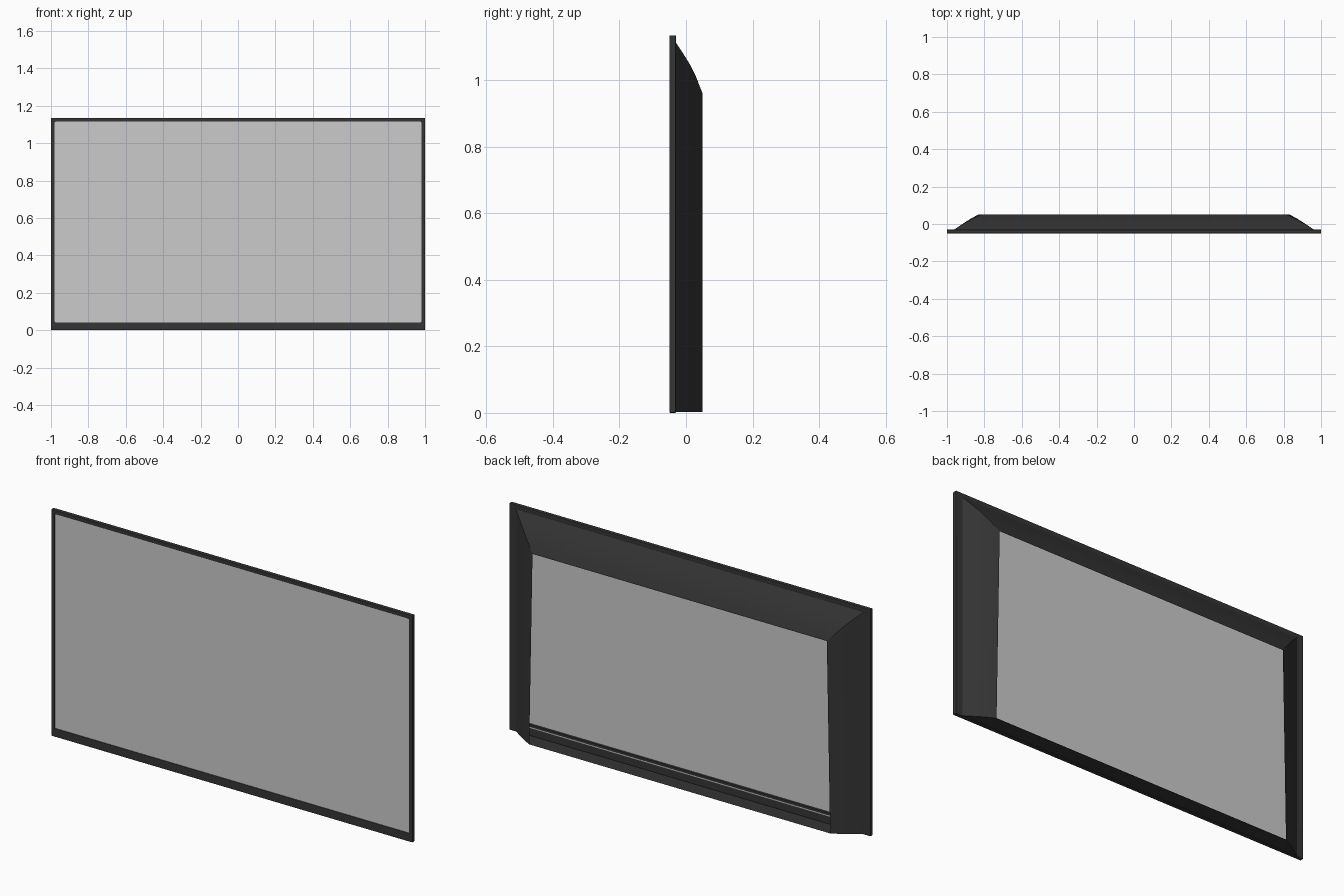
import bpy, bmesh

cube = bpy.data.objects.get("Cube")
if cube:
    bpy.data.objects.remove(cube, do_unlink=True)


def material(name, rgb):
    mat = bpy.data.materials.new(name)
    mat.use_nodes = True
    mat.diffuse_color = (*rgb, 1)
    mat.node_tree.nodes["Principled BSDF"].inputs["Base Color"].default_value = (*rgb, 1)
    return mat


CASING = material("charcoal casing", (0.035, 0.035, 0.035))
PANEL = material("light grey panel", (0.6, 0.6, 0.6))


def finish(name, bm, mat):
    bmesh.ops.recalc_face_normals(bm, faces=bm.faces)
    mesh = bpy.data.meshes.new(name)
    bm.to_mesh(mesh)
    bm.free()
    mesh.materials.append(mat)
    obj = bpy.data.objects.new(name, mesh)
    bpy.context.collection.objects.link(obj)
    return obj


def loop(bm, y, half_low, half_high, low, high):
    """Four-cornered loop across the panel at depth y."""
    return [bm.verts.new(p) for p in ((-half_low, y, low), (half_low, y, low),
                                      (half_high, y, high), (-half_high, y, high))]


def bridge(bm, loops, closed=False):
    pairs = list(zip(loops, loops[1:]))
    if closed:
        pairs.append((loops[-1], loops[0]))
    for a, b in pairs:
        for i in range(4):
            j = (i + 1) % 4
            bm.faces.new((a[i], a[j], b[j], b[i]))


def ring(name, outer, inner, front, back, mat):
    """Rectangular frame; outer and inner are (half width, low z, high z)."""
    bm = bmesh.new()
    loops = [loop(bm, y, w, w, lo, hi) for (w, lo, hi), y in
             ((outer, front), (outer, back), (inner, back), (inner, front))]
    bridge(bm, loops, closed=True)
    return finish(name, bm, mat)


def plate(name, half, low, high, front, back, mat):
    bm = bmesh.new()
    ends = [loop(bm, y, half, half, low, high) for y in (front, back)]
    bridge(bm, ends)
    for end in ends:
        bm.faces.new(end)
    return finish(name, bm, mat)


# Front bezel with softened edges, and the lip that holds the screen from behind
bezel = ring("front_bezel", (1, 0, 1.135), (0.98, 0.042, 1.115), -0.05, -0.03, CASING)
bevel = bezel.modifiers.new("soft edges", "BEVEL")
bevel.width = 0.003
bevel.segments = 2
ring("rear_lip", (0.985, 0.01, 1.12), (0.955, 0.056, 1.1), -0.042, -0.0305, CASING)

# Screen, seen from the front and through the open back
plate("screen", 0.983, 0.036, 1.118, -0.046, -0.043, PANEL)

# Thin slot line along the lower lip
plate("lower_slot", 0.955, 0.04, 0.045, -0.031, -0.0295, PANEL)

# Hollow rear shell: curved flanks and top, flat floor, open back
bm = bmesh.new()
profile = [(-0.03, 0.962, 0.962, 1.113), (-0.01, 0.932, 0.93, 1.083),
           (0.01, 0.902, 0.897, 1.051), (0.03, 0.87, 0.86, 1.011),
           (0.05, 0.833, 0.815, 0.96)]
bridge(bm, [loop(bm, y, low, high, 0.002, top) for y, low, high, top in profile])
shell = finish("rear_shell", bm, CASING)

for obj in bpy.context.selected_objects:
    obj.select_set(False)
shell.select_set(True)
bpy.context.view_layer.objects.active = shell
bpy.ops.object.shade_smooth_by_angle()
